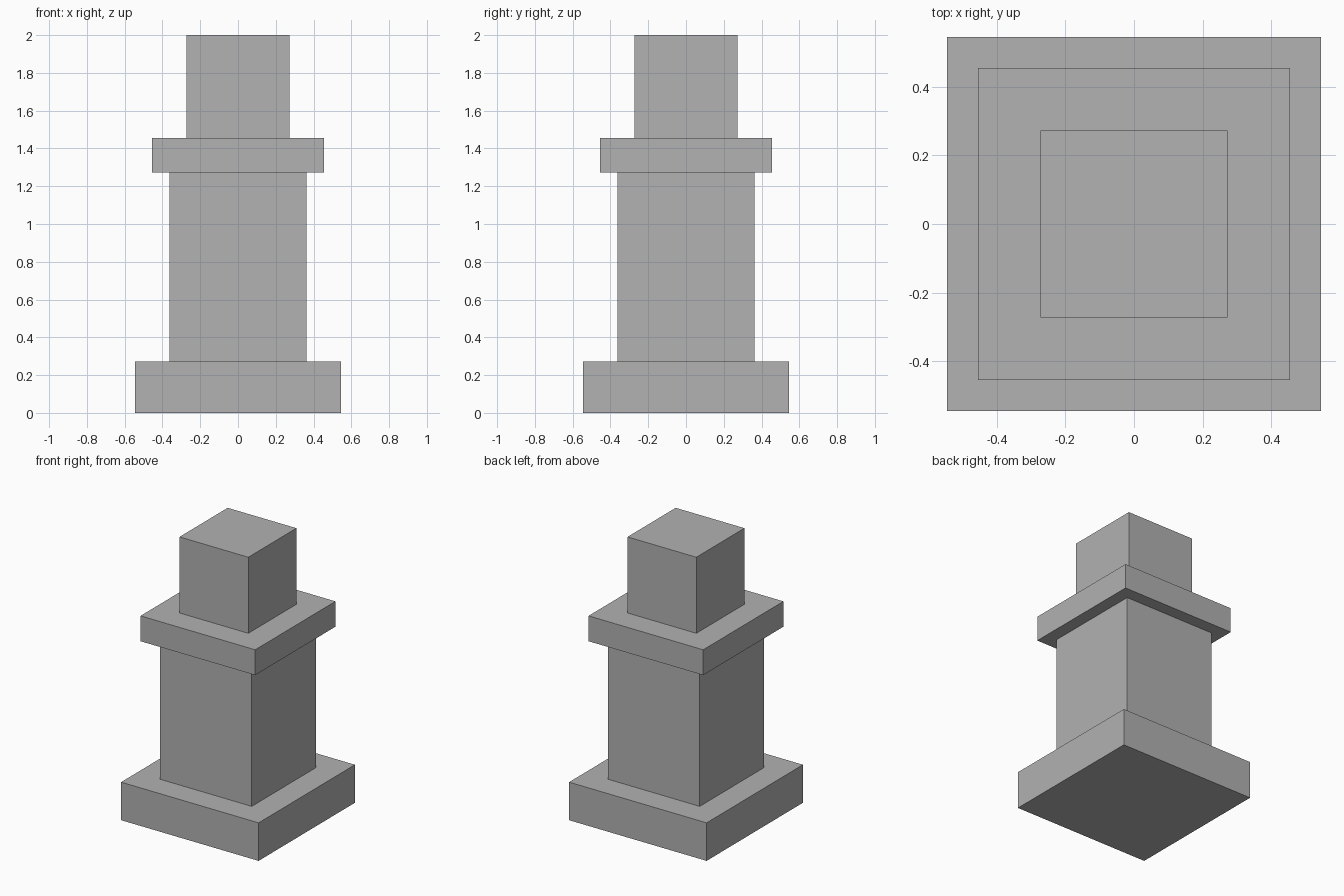
import bpy

# Remove the default cube
default = bpy.data.objects.get("Cube")
if default:
    bpy.data.objects.remove(default, do_unlink=True)

# Plain grey stone
GREY = (0.445, 0.445, 0.445, 1.0)
stone = bpy.data.materials.new("grey_stone")
stone.use_nodes = True
stone.diffuse_color = GREY
stone.node_tree.nodes["Principled BSDF"].inputs["Base Color"].default_value = GREY


def block(name, width, bottom, top):
    """Square block centred on the z axis, from bottom to top."""
    bpy.ops.mesh.primitive_cube_add(size=1, location=(0, 0, (bottom + top) / 2))
    obj = bpy.context.object
    obj.name = obj.data.name = name
    obj.scale = (width, width, top - bottom)
    bpy.ops.object.transform_apply(location=False, rotation=False, scale=True)
    obj.data.materials.append(stone)
    return obj


# Stacked parts, bottom to top
U = 1 / 11
block("base_plinth", 12 * U, 0, 3 * U)
block("shaft", 8 * U, 3 * U, 14 * U)
block("ledge", 10 * U, 14 * U, 16 * U)
block("top_block", 6 * U, 16 * U, 22 * U)
